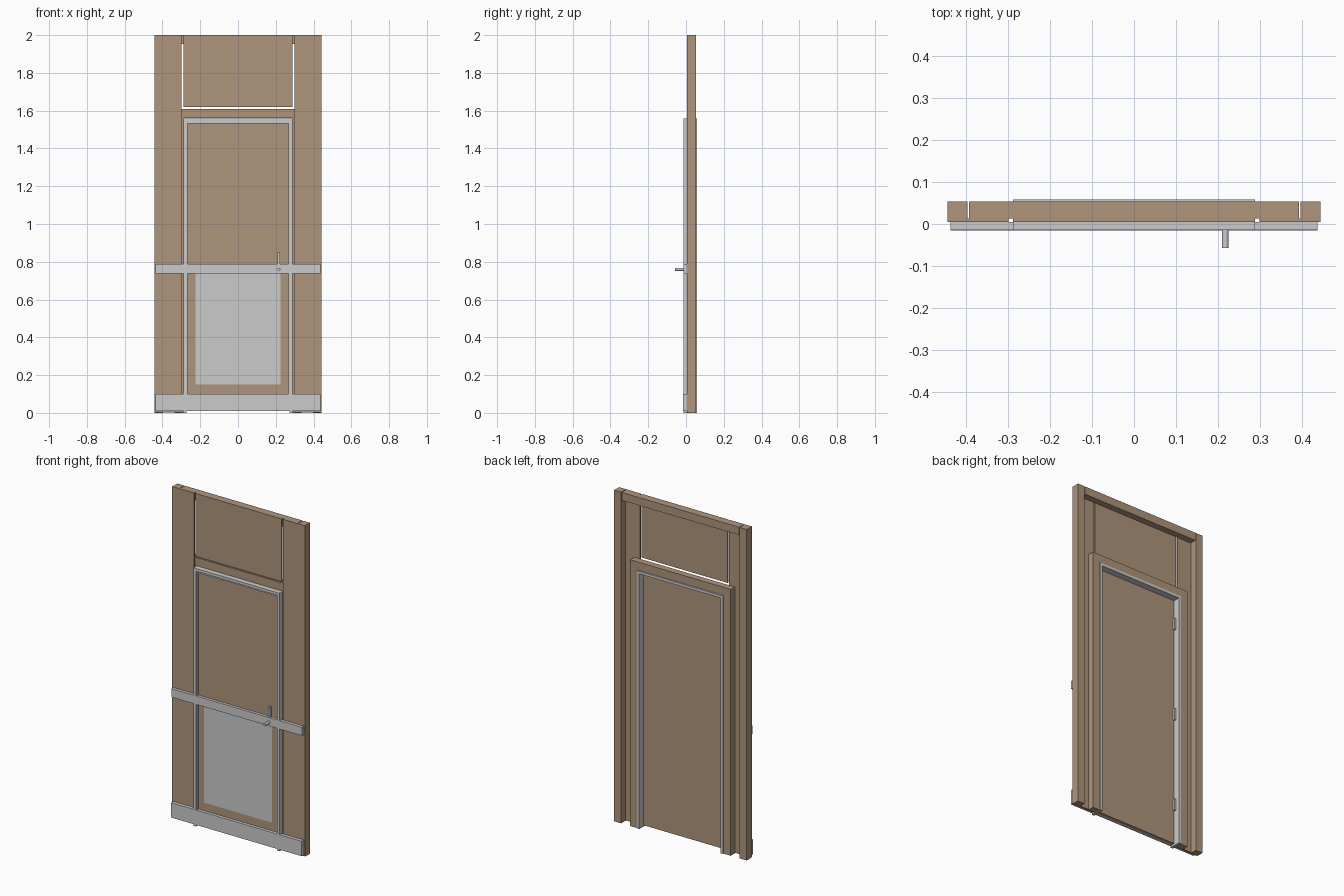
import bpy
import math

if "Cube" in bpy.data.objects:
    bpy.data.objects.remove(bpy.data.objects["Cube"])

wood = bpy.data.materials.new("brown_wood")
wood.diffuse_color = (0.43, 0.30, 0.20, 1)
wood.use_nodes = True
wood.node_tree.nodes["Principled BSDF"].inputs["Base Color"].default_value = wood.diffuse_color


def box(name, x, y, z, mat=None):
    """Axis-aligned box from (min, max) ranges."""
    bpy.ops.mesh.primitive_cube_add(size=1, location=[(a + b) / 2 for a, b in (x, y, z)])
    ob = bpy.context.object
    ob.name = name
    ob.scale = [b - a for a, b in (x, y, z)]
    bpy.ops.object.transform_apply(location=False, rotation=False, scale=True)
    if mat:
        ob.data.materials.append(mat)
    return ob


def pair(name, x, y, z, mat=None):
    """The same box on the left and right sides."""
    box("right_" + name, x, y, z, mat)
    box("left_" + name, (-x[1], -x[0]), y, z, mat)


def cylinder(name, radius, start, length):
    """Cylinder running along y towards the front."""
    x, y, z = start
    bpy.ops.mesh.primitive_cylinder_add(vertices=20, radius=radius, depth=length,
                                        location=(x, y - length / 2, z),
                                        rotation=(math.pi / 2, 0, 0))
    bpy.context.object.name = name
    bpy.ops.object.shade_smooth_by_angle()


SKIN = (0.005, 0.0135)     # front cladding depth
STUD = (0.0135, 0.053)     # timber framing depth

# Front cladding
pair("side_panel", (0.298, 0.443), SKIN, (0.003, 2), wood)
box("upper_panel", (-0.288, 0.288), SKIN, (1.62, 2), wood)

# Timber framing behind the cladding
pair("outer_post", (0.396, 0.443), STUD, (0, 2), wood)
pair("door_stud", (0.289, 0.336), STUD, (0, 1.56), wood)
box("lintel", (-0.336, 0.336), STUD, (1.56, 1.609), wood)
box("top_rail", (-0.392, 0.392), STUD, (1.952, 2), wood)

# Metal door frame with a slim stop just inside it
FRAME = (-0.0145, 0.058)
pair("door_jamb", (0.272, 0.288), FRAME, (0, 1.558))
box("door_head", (-0.272, 0.272), FRAME, (1.542, 1.558))
pair("door_stop", (0.267, 0.272), (-0.008, 0.003), (0.01, 1.542))
box("head_stop", (-0.267, 0.267), (-0.008, 0.003), (1.532, 1.542))

# Door leaf and kick plate
box("door_leaf", (-0.27, 0.27), (0.003, 0.02), (0.01, 1.54), wood)
box("kick_plate", (-0.226, 0.226), (0.0005, 0.004), (0.15, 0.738))

# Guard rails: side lengths and a door length at each height
for label, z, front in (("rail", (0.737, 0.788), -0.0135), ("baseboard", (0.01, 0.10), -0.0155)):
    pair(label + "_side", (0.288, 0.436), (front, 0.005), z)
    box(label + "_door", (-0.288, 0.288), (front, 0.003), z)

# Hinges on the back of the left jamb
for i, z in enumerate((0.25, 0.82, 1.39)):
    box(f"hinge_{i + 1}", (-0.274, -0.262), (0.018, 0.032), (z - 0.035, z + 0.035))

# Handle plate and knob
box("handle_plate", (0.209, 0.222), (-0.010, 0.004), (0.74, 0.85))
cylinder("handle_knob", 0.008, (0.217, -0.010, 0.76), 0.047)
